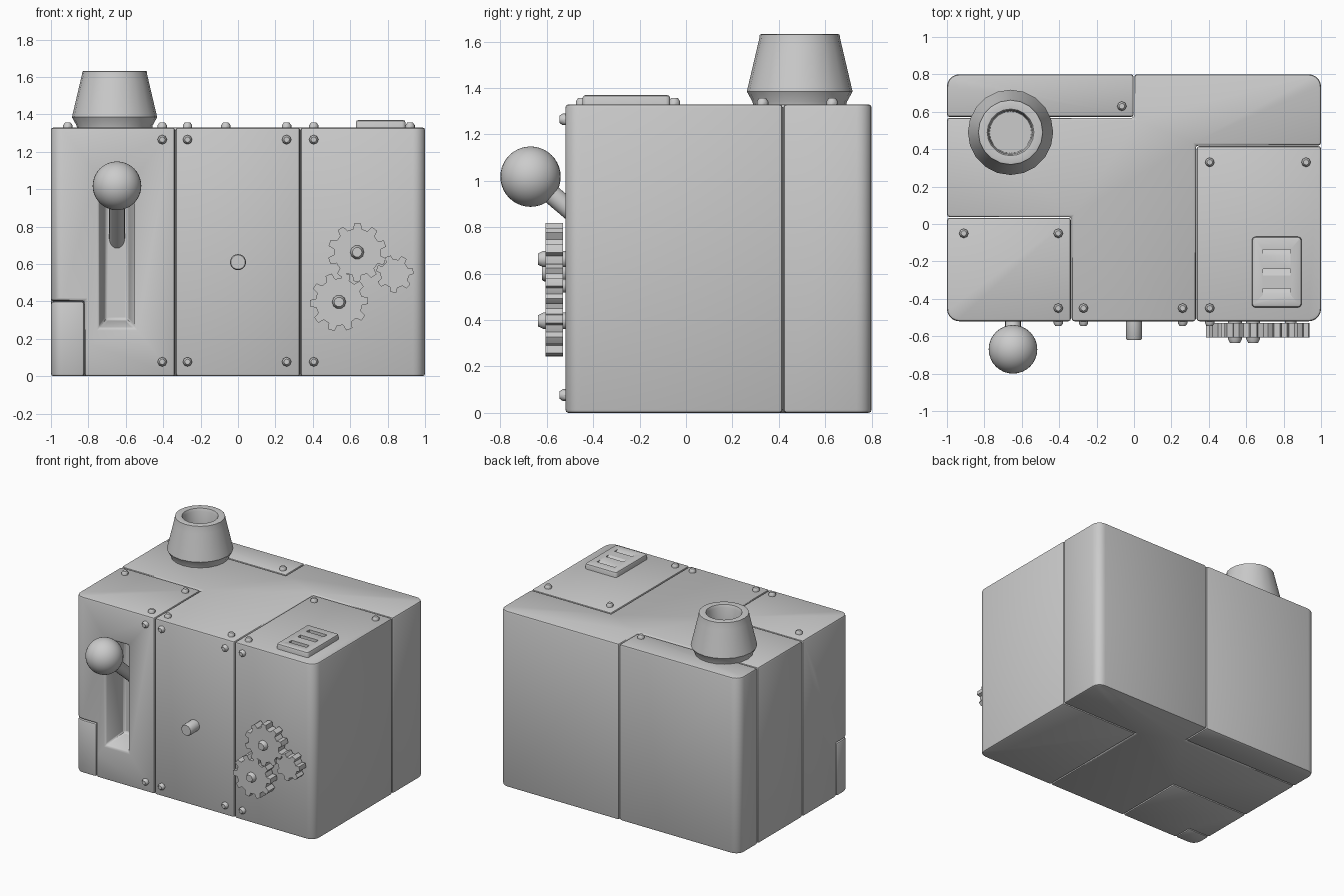
import bpy, bmesh
from math import pi, cos, sin
from mathutils import Vector, Matrix

if "Cube" in bpy.data.objects:
    bpy.data.objects.remove(bpy.data.objects["Cube"])

FRONT, TOP = -0.52, 1.33
TO_FRONT = Matrix.Rotation(pi / 2, 4, 'X')       # local +z -> world -y, local y -> world z


def finish(bm, name, bevel=0, segments=2, cutters=()):
    bmesh.ops.recalc_face_normals(bm, faces=bm.faces)
    me = bpy.data.meshes.new(name)
    bm.to_mesh(me)
    bm.free()
    ob = bpy.data.objects.new(name, me)
    bpy.context.collection.objects.link(ob)
    bpy.ops.object.select_all(action='DESELECT')
    bpy.context.view_layer.objects.active = ob
    ob.select_set(True)
    for c in cutters:
        m = ob.modifiers.new("cut", 'BOOLEAN')
        m.object, m.operation, m.solver = c, 'DIFFERENCE', 'EXACT'
        bpy.ops.object.modifier_apply(modifier=m.name)
        bpy.data.objects.remove(c)
    if bevel:
        m = ob.modifiers.new("bevel", 'BEVEL')
        m.width, m.segments, m.limit_method, m.angle_limit = bevel, segments, 'ANGLE', 0.6
        bpy.ops.object.modifier_apply(modifier=m.name)
    bpy.ops.object.shade_smooth_by_angle(angle=0.7)
    return ob


def prism(pts, z0, z1):
    bm = bmesh.new()
    f = bm.faces.new([bm.verts.new((x, y, z0)) for x, y in pts])
    up = bmesh.ops.extrude_face_region(bm, geom=[f])
    vs = [v for v in up['geom'] if isinstance(v, bmesh.types.BMVert)]
    bmesh.ops.translate(bm, verts=vs, vec=(0, 0, z1 - z0))
    return bm


def box_pts(x0, x1, y0, y1):
    return [(x0, y0), (x1, y0), (x1, y1), (x0, y1)]


def block(name, pts, z1=TOP, cutters=()):
    """Full-depth body block; only corners on the outside of the body are rounded."""
    bm = prism(pts, 0, z1)
    outer = [e for e in bm.edges
             if all(abs(abs(v.co.x) - 1) < .01 and (v.co.y < FRONT + .01 or v.co.y > .79)
                    for v in e.verts) and abs(e.verts[0].co.z - e.verts[1].co.z) > .1]
    if outer:
        bmesh.ops.bevel(bm, geom=outer, offset=.065, segments=5, profile=.5, affect='EDGES')
    return finish(bm, name, .014, 2, cutters)


def lathe(name, prof, n, mat):
    """Revolve (radius, height) points about local z, closing any open ends."""
    bm = bmesh.new()
    rings = [[bm.verts.new((r * cos(2 * pi * i / n), r * sin(2 * pi * i / n), z))
              for i in range(n)] for r, z in prof]
    for a, b in zip(rings, rings[1:]):
        for i in range(n):
            bm.faces.new((a[i], a[(i + 1) % n], b[(i + 1) % n], b[i]))
    bm.faces.new(rings[0])
    bm.faces.new(rings[-1])
    bm.transform(mat)
    return finish(bm, name)


def on_front(x, z, y=FRONT):
    return Matrix.Translation((x, y, z)) @ TO_FRONT


# lever slot cutter: tapered recess
bm = bmesh.new()
near = [bm.verts.new((x, FRONT - .02, z)) for x, z in box_pts(-.747, -.548, .255, 1.07)]
far = [bm.verts.new((x, -.34, z)) for x, z in box_pts(-.71, -.588, .30, 1.03)]
bm.faces.new(near)
bm.faces.new(far)
for i in range(4):
    j = (i + 1) % 4
    bm.faces.new((near[i], near[j], far[j], far[i]))
slot = finish(bm, "slot_cutter")
notch = finish(prism(box_pts(-1.1, -.82, -.6, -.37), -.1, .403), "notch_cutter")
for c in (slot, notch):
    c.hide_render = True

# body blocks, split by narrow seams
g = .002
block("front_left_block", box_pts(-1, -.335 - g, FRONT, .035 - g), cutters=(slot, notch))
block("corner_block", box_pts(-1, -.82 - g, FRONT, -.37 - g), .40)
block("front_right_block", box_pts(.333 + g, 1, FRONT, .418 - g))
block("back_left_block", box_pts(-1, -g, .57 + g, .8))
block("main_block", [(-.335 + g, FRONT), (.333 - g, FRONT), (.333 - g, .418 + g), (1, .418 + g),
                     (1, .8), (g, .8), (g, .57 - g), (-1, .57 - g), (-1, .035 + g),
                     (-.335 + g, .035 + g)])

# bolts on the front and top
bolt = [(.025, -.01), (.025, .012), (.015, .026)]
for x in (-.405, -.27, .26, .405):
    for z in (.077, 1.265):
        lathe("front_bolt", bolt, 8, on_front(x, z))
for x, y in [(-.91, -.05), (-.405, -.05), (-.405, -.45), (-.27, -.45), (.26, -.45),
             (.405, -.45), (.405, .33), (.92, .33), (-.065, .63)]:
    lathe("top_bolt", bolt, 8, Matrix.Translation((x, y, TOP)))

# button
lathe("button", [(.043, -.01), (.043, .092), (.038, .1)], 20, on_front(0, .61))

# chimney with open mouth
lathe("chimney", [(.20, -.01), (.203, .01), (.228, .055), (.222, .08), (.182, .25), (.175, .28),
                  (.172, .30), (.162, .303), (.125, .30), (.117, .28), (.112, .15)],
      20, Matrix.Translation((-.66, .49, TOP)))

# lever ball and rod
ball = Vector((-.647, -.67, 1.018))
bm = bmesh.new()
bmesh.ops.create_uvsphere(bm, u_segments=32, v_segments=20, radius=.13,
                          matrix=Matrix.Translation(ball))
finish(bm, "lever_ball")
rod = Vector((0, .77, -.65)).normalized()
lathe("lever_rod", [(.042, 0), (.042, .5)], 20,
      Matrix.Translation(ball) @ rod.to_track_quat('Z', 'Y').to_matrix().to_4x4())


# gears
def gear(name, x, z, r_out, r_root, teeth, phase):
    pts = []
    for k in range(teeth):
        for t, r in ((-.30, r_root), (-.18, r_out), (0, r_out), (.18, r_out),
                     (.30, r_root), (.5, r_root)):
            a = phase + 2 * pi * (k + t) / teeth
            pts.append((r * cos(a), r * sin(a)))
    bm = prism(pts, .01, .086)
    bm.transform(on_front(x, z))
    finish(bm, name)


gear("upper_gear", .637, .663, .156, .125, 10, .3)
gear("lower_gear", .54, .397, .156, .125, 10, .05)
gear("small_gear", .838, .548, .1, .076, 7, .15)
for x, z in ((.637, .663), (.54, .397)):
    lathe("gear_hub", [(.037, -.01), (.037, .095), (.026, .117)], 10, on_front(x, z))
lathe("small_gear_axle", [(.03, -.01), (.03, .05)], 10, on_front(.838, .548))

# vent plate with three sloped slots
cuts = []
for y in (-.155, -.26, -.365):
    bm = prism([(y - .022, TOP + .045), (y + .02, TOP + .045), (y + .02, TOP + .018)], .69, .838)
    # profile is (y, z) extruded along x
    for v in bm.verts:
        v.co = (v.co.z, v.co.x, v.co.y)
    c = finish(bm, "vent_cutter")
    c.hide_render = True
    cuts.append(c)
bm = prism(box_pts(.63, .896, -.446, -.068), TOP - .02, TOP + .04)
bmesh.ops.bevel(bm, geom=[e for e in bm.edges if abs(e.verts[0].co.z - e.verts[1].co.z) > .01],
                offset=.02, segments=4, profile=.5, affect='EDGES')
bmesh.ops.bevel(bm, geom=[e for e in bm.edges if all(v.co.z > TOP + .03 for v in e.verts)],
                offset=.014, segments=2, profile=.5, affect='EDGES')
finish(bm, "vent_plate", cutters=cuts)
